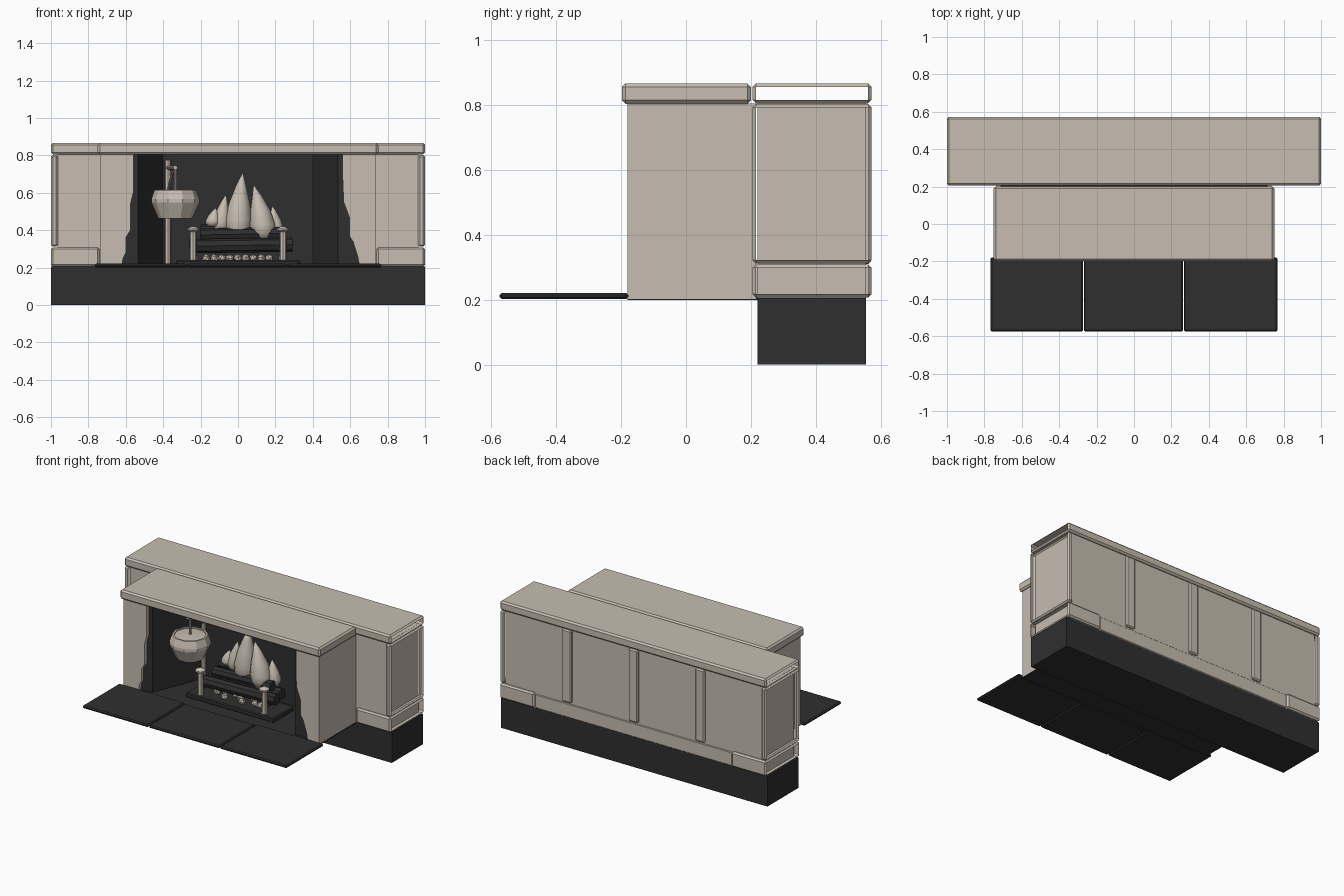
import bpy, bmesh, math
from mathutils import Vector

cube = bpy.data.objects.get("Cube")
if cube:
    bpy.data.objects.remove(cube, do_unlink=True)


def material(name, rgb):
    m = bpy.data.materials.new(name)
    m.use_nodes = True
    m.diffuse_color = (*rgb, 1)
    m.node_tree.nodes["Principled BSDF"].inputs["Base Color"].default_value = (*rgb, 1)
    return m


STONE = material("warm_stone", (0.57, 0.51, 0.44))
BLACK = material("soot_black", (0.028, 0.028, 0.028))


def finish(name, bm, mat, smooth=False):
    me = bpy.data.meshes.new(name)
    bmesh.ops.recalc_face_normals(bm, faces=bm.faces)
    bm.to_mesh(me)
    bm.free()
    me.materials.append(mat)
    for p in me.polygons:
        p.use_smooth = smooth
    ob = bpy.data.objects.new(name, me)
    bpy.context.collection.objects.link(ob)
    return ob


def box(name, xs, ys, zs, mat, bevel=0.0, open_ends=()):
    """Bevelled box; open_ends lists the x directions left without a flat face."""
    bm = bmesh.new()
    bmesh.ops.create_cube(bm, size=1)
    for v in bm.verts:
        for i, (a, b) in enumerate((sorted(xs), ys, zs)):
            v.co[i] = (a + b) / 2 + v.co[i] * (b - a)
    if bevel:
        bmesh.ops.bevel(bm, geom=bm.edges[:], offset=bevel, segments=1, affect='EDGES')
    bm.normal_update()
    gone = [f for f in bm.faces if any(f.normal.x * d > 0.99 for d in open_ends)]
    bmesh.ops.delete(bm, geom=gone, context='FACES')
    return finish(name, bm, mat)


def prism(name, outline, mat, place, shift):
    """Extrude a flat outline along shift."""
    bm = bmesh.new()
    face = bm.faces.new([bm.verts.new(place(*p)) for p in outline])
    out = bmesh.ops.extrude_face_region(bm, geom=[face])["geom"]
    bmesh.ops.translate(bm, vec=shift, verts=[g for g in out if isinstance(g, bmesh.types.BMVert)])
    return finish(name, bm, mat)


def lathe(name, profile, at, mat, sides=10, smooth=False, lean=0.0):
    """Spin (radius, height) points around z, leaning sideways towards the top."""
    bm = bmesh.new()
    top = profile[-1][1]
    rings = []
    for r, h in profile:
        dx = lean * (h / top) ** 2
        rings.append([bm.verts.new((at[0] + dx + r * math.cos(2 * math.pi * k / sides),
                                    at[1] + r * math.sin(2 * math.pi * k / sides),
                                    at[2] + h)) for k in range(sides)])
    for a, b in zip(rings, rings[1:]):
        for k in range(sides):
            n = (k + 1) % sides
            bm.faces.new((a[k], a[n], b[n], b[k]))
    bm.faces.new(rings[0])
    bm.faces.new(rings[-1])
    return finish(name, bm, mat, smooth)


def rod(name, a, b, radius, mat, sides=8):
    a, b = Vector(a), Vector(b)
    bm = bmesh.new()
    bmesh.ops.create_cone(bm, cap_ends=True, segments=sides, radius1=radius,
                          radius2=radius, depth=(b - a).length)
    ob = finish(name, bm, mat)
    ob.rotation_euler = (b - a).to_track_quat('Z', 'Y').to_euler()
    ob.location = (a + b) / 2
    return ob


# Long rear wall with its black plinth and coping
OUTER = (0.205, 0.572)
box("plinth", (-1, 1), (0.22, 0.555), (0, 0.205), BLACK)
box("rear_wall", (-0.965, 0.965), (0.22, 0.555), (0.205, 0.806), STONE)
box("wall_coping", (-1, 1), OUTER, (0.805, 0.867), STONE, 0.011, (-1, 1))
for side, s in (("right", -1), ("left", 1)):
    box(f"{side}_end_frame", (s * 0.963, s), OUTER, (0.312, 0.803), STONE, 0.01, (-1, 1))
    box(f"{side}_corner_skirting", (s * 0.74, s), OUTER, (0.207, 0.309), STONE, 0.01, (s,))
box("rear_skirting", (-0.74, 0.74), (0.54, 0.561), (0.207, 0.3), STONE, 0.004)
for i, x in enumerate((-0.5, 0, 0.5)):
    box(f"rear_pilaster_{i + 1}", (x - 0.035, x + 0.035), (0.54, 0.57), (0.31, 0.803), STONE, 0.008)

# Chimney breast with ragged opening edges
box("mantel", (-0.75, 0.75), (-0.198, 0.2), (0.804, 0.867), STONE, 0.011)
RAGGED = {
    "right": (-1, [(0.56, 0.805), (0.56, 0.6), (0.575, 0.54), (0.575, 0.4),
                   (0.6, 0.36), (0.6, 0.28), (0.615, 0.25), (0.62, 0.205)]),
    "left": (1, [(0.56, 0.805), (0.56, 0.67), (0.565, 0.55), (0.595, 0.47),
                 (0.595, 0.37), (0.615, 0.34), (0.64, 0.26), (0.65, 0.205)]),
}
for side, (s, edge) in RAGGED.items():
    prism(f"{side}_breast_front", [(0.735, 0.205), (0.735, 0.805)] + edge, STONE,
          lambda x, z: (s * x, -0.18, z), (0, 0.025, 0))
    box(f"{side}_breast_side", (s * 0.71, s * 0.735), (-0.179, 0.215), (0.203, 0.805), STONE)

# Firebox with splayed cheeks
half = [(0.709, -0.154), (0.535, -0.154), (0.4, 0.185)]
inner = half + [(-x, y) for x, y in reversed(half)]
prism("firebox", inner + [(-0.709, 0.21), (0.709, 0.21)], BLACK,
      lambda x, y: (x, y, 0.205), (0, 0, 0.599))
box("firebox_floor", (-0.735, 0.735), (-0.18, 0.22), (0.2, 0.21), BLACK)

# Hearth slabs
for i, (a, b, back) in enumerate(((-0.767, -0.273, -0.178), (-0.268, 0.261, -0.19),
                                  (0.266, 0.767, -0.178))):
    box(f"hearth_slab_{i + 1}", (a, b), (-0.575, back), (0.202, 0.221), BLACK, 0.007)

# Hanging pot on a swinging crane
PX, PY = -0.335, -0.035
lathe("pot", [(0.09, 0), (0.128, 0.085), (0.128, 0.105), (0.112, 0.152), (0.1, 0.152),
              (0.085, 0.03)], (PX, PY, 0.463), STONE, 10)
lathe("pot_lid", [(0.108, 0), (0.1, 0.008), (0.02, 0.014)], (PX, PY, 0.6), STONE, 10)
rod("pot_hanger", (PX, PY, 0.6), (PX, PY, 0.745), 0.008, STONE)
rod("crane_post", (-0.375, 0.165, 0.21), (-0.375, 0.165, 0.775), 0.016, STONE)
rod("crane_arm", (-0.375, 0.165, 0.735), (PX, PY - 0.03, 0.735), 0.012, STONE)
rod("crane_brace", (-0.375, 0.165, 0.6), (-0.345, 0.02, 0.735), 0.008, STONE)

# Fire basket
box("grate_base", (-0.33, 0.33), (-0.09, 0.13), (0.208, 0.24), BLACK, 0.006)
for side, s in (("right", -1), ("left", 1)):
    x = s * 0.24
    lathe(f"{side}_andiron", [(0.02, 0), (0.018, 0.18), (0.033, 0.188), (0.033, 0.198),
                              (0.01, 0.21)], (x, -0.06, 0.21), STONE, 8)
    rod(f"{side}_andiron_bar", (x, -0.06, 0.285), (x, 0.15, 0.285), 0.014, BLACK)
for i, (x1, x2, y, z, r) in enumerate(((-0.26, 0.29, -0.015, 0.315, 0.038),
                                       (-0.25, 0.27, 0.07, 0.315, 0.038),
                                       (-0.2, 0.23, 0.03, 0.375, 0.034),
                                       (-0.2, 0.19, 0.1, 0.4, 0.03))):
    rod(f"log_{i + 1}", (x1, y, z), (x2, y + 0.015, z + 0.008), r, BLACK)

# Flames: x, y, base z, height, radius, lean
FLAMES = ((0.0, 0.08, 0.35, 0.355, 0.072, 0.025), (0.135, 0.06, 0.345, 0.295, 0.068, -0.05),
          (0.2, 0.1, 0.36, 0.17, 0.045, -0.015), (-0.09, 0.09, 0.39, 0.2, 0.045, 0.025),
          (-0.135, 0.08, 0.42, 0.1, 0.04, 0.015))
SHAPE = ((0.6, 0), (0.95, 0.16), (1, 0.3), (0.78, 0.55), (0.4, 0.8), (0.03, 1))
for i, (x, y, z, h, r, lean) in enumerate(FLAMES):
    lathe(f"flame_{i + 1}", [(a * r, b * h) for a, b in SHAPE], (x, y, z), STONE, 12, True, lean)

# Embers under the logs
for i in range(9):
    bm = bmesh.new()
    bmesh.ops.create_icosphere(bm, subdivisions=1, radius=0.024)
    ember = finish(f"ember_{i + 1}", bm, STONE)
    ember.location = (-0.17 + i * 0.042, 0.02 + 0.04 * math.sin(i * 2.3), 0.25)
    ember.rotation_euler = (i, i * 0.7, 0)
